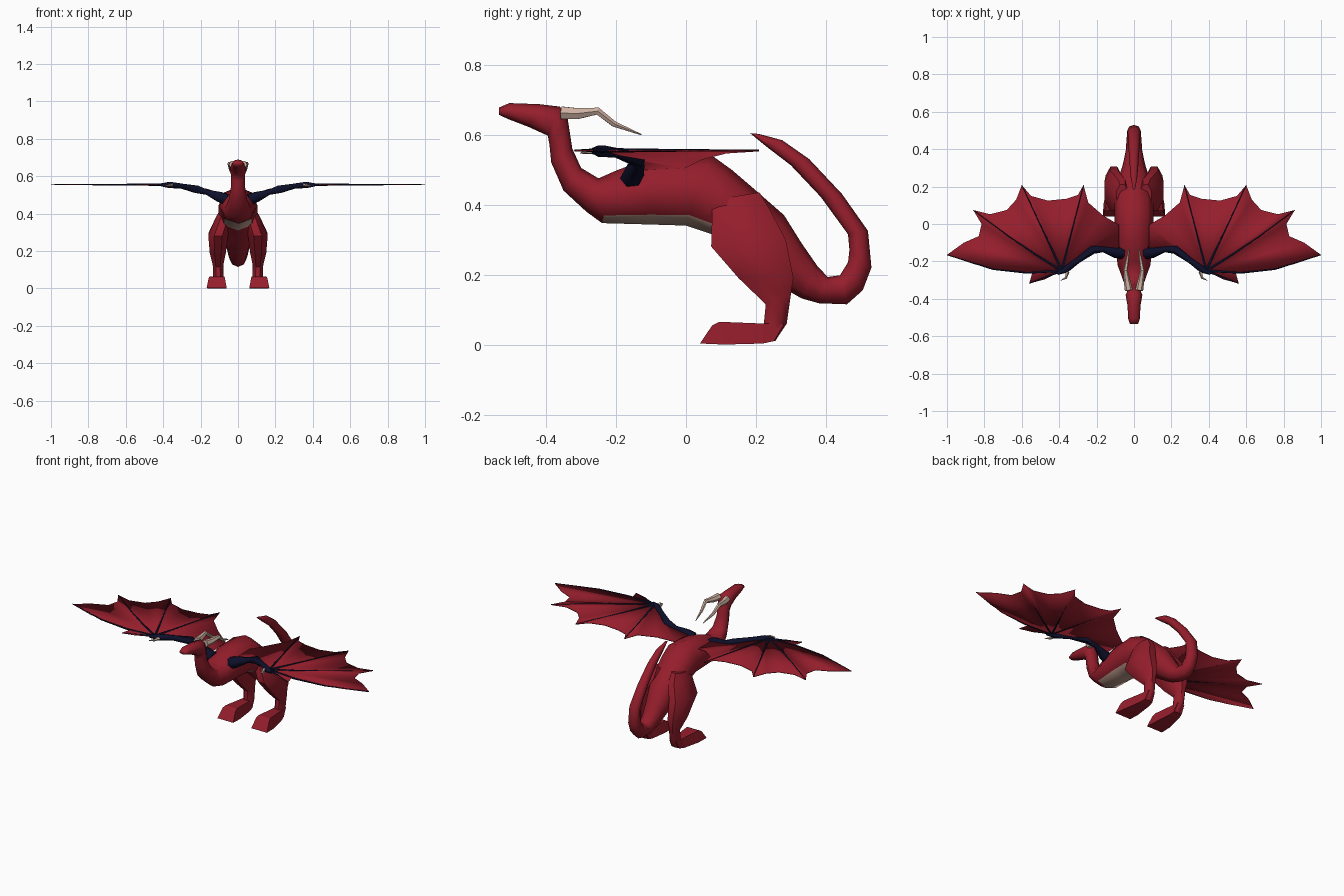
import bpy, bmesh, math
from mathutils import Vector

if "Cube" in bpy.data.objects:
    bpy.data.objects.remove(bpy.data.objects["Cube"])


def material(name, rgb):
    m = bpy.data.materials.new(name)
    m.diffuse_color = (*rgb, 1)
    m.use_nodes = True
    m.node_tree.nodes["Principled BSDF"].inputs["Base Color"].default_value = m.diffuse_color
    return m


RED = material("red hide", (0.30, 0.013, 0.025))
NAVY = material("dark navy bone", (0.004, 0.005, 0.024))
BONE = material("pale horn", (0.60, 0.43, 0.35))
BELLY = material("tan belly", (0.53, 0.34, 0.27))


def finish(bm, name, mats, mirror=False, smooth=None):
    bmesh.ops.recalc_face_normals(bm, faces=bm.faces)
    me = bpy.data.meshes.new(name)
    bm.to_mesh(me)
    bm.free()
    ob = bpy.data.objects.new(name, me)
    bpy.context.collection.objects.link(ob)
    for m in mats:
        me.materials.append(m)
    if smooth:
        bpy.ops.object.select_all(action='DESELECT')
        ob.select_set(True)
        bpy.context.view_layer.objects.active = ob
        bpy.ops.object.shade_smooth_by_angle(angle=math.radians(smooth))
    if mirror:
        ob.modifiers.new("mirror", 'MIRROR').use_mirror_merge = False
    return ob


def skin(bm, rings, paint=None):
    """Bridge equal-length point rings and cap both ends."""
    vs = [[bm.verts.new(p) for p in r] for r in rings]
    n = len(vs[0])
    for k in range(len(vs) - 1):
        for i in range(n):
            j = (i + 1) % n
            f = bm.faces.new((vs[k][i], vs[k][j], vs[k + 1][j], vs[k + 1][i]))
            if paint and paint(k, i):
                f.material_index = 1
    bm.faces.new(vs[0])
    bm.faces.new(vs[-1])


def profile_ring(ty, tz, by, bz, w, cx=0, n=8, turned=False):
    """Ring through an upper and a lower profile point, half-width w."""
    c = Vector((cx, (ty + by) / 2, (tz + bz) / 2))
    turn = math.pi / n if turned else 0
    grow = 1 / math.cos(turn)
    up = (Vector((cx, ty, tz)) - c) * grow
    side = Vector((w * grow, 0, 0))
    angles = [math.tau * i / n + turn for i in range(n)]
    return [c + up * math.cos(a) + side * math.sin(a) for a in angles]


def tube(bm, path, n=6):
    """Tapered tube along (x, y, z, radius) points."""
    pts = [Vector(p[:3]) for p in path]
    rings = []
    for k, p in enumerate(pts):
        d = (pts[min(k + 1, len(pts) - 1)] - pts[max(k - 1, 0)]).normalized()
        s = d.cross(Vector((0, 0, 1))).normalized()
        u = s.cross(d)
        r = path[k][3]
        rings.append([p + (s * math.cos(a) + u * math.sin(a)) * r
                      for a in (math.tau * i / n for i in range(n))])
    skin(bm, rings)


# Head, neck, trunk and tail: (upper y, z, lower y, z, half-width)
spine = [
    (-.535, .677, -.535, .657, .022), (-.505, .690, -.510, .645, .031),
    (-.420, .687, -.450, .622, .035), (-.360, .680, -.395, .597, .045),
    (-.338, .645, -.390, .570, .038), (-.325, .560, -.385, .520, .038),
    (-.300, .505, -.350, .440, .050), (-.250, .475, -.285, .380, .070),
    (-.200, .497, -.240, .347, .088), (-.100, .535, -.100, .343, .100),
    (.070, .543, .000, .340, .105), (.130, .500, .090, .310, .105),
    (.200, .440, .150, .250, .100), (.280, .370, .230, .195, .080),
    (.330, .290, .290, .155, .062), (.375, .225, .330, .132, .052),
    (.405, .193, .380, .118, .044), (.440, .198, .460, .115, .040),
    (.463, .235, .505, .155, .037), (.467, .270, .530, .220, .036),
    (.463, .315, .520, .325, .034), (.385, .422, .446, .430, .030),
    (.300, .512, .352, .530, .024), (.232, .564, .275, .584, .018),
    (.183, .604, .208, .602, .008)]
bm = bmesh.new()
# belly: the two lowest facets between the chest and the hips
skin(bm, [profile_ring(*s) for s in spine],
     lambda k, i: 8 <= k <= 10 and i in (3, 4))
finish(bm, "body", [RED, BELLY], smooth=75)

# Hind legs: thigh down to ankle (front y, z, back y, z, half-width, centre x)
leg = [
    (.090, .415, .210, .435, .032, .062), (.075, .395, .240, .385, .045, .068),
    (.072, .280, .285, .300, .053, .106), (.150, .190, .307, .190, .043, .108),
    (.228, .115, .300, .145, .028, .107), (.222, .055, .288, .060, .027, .105),
    (.225, .012, .255, .010, .026, .105)]
bm = bmesh.new()
skin(bm, [profile_ring(*s, turned=True) for s in leg])
finish(bm, "hind_leg", [RED], mirror=True, smooth=40)

# Feet: square sections from heel to toes, narrower on top
foot = [
    (.280, .058, .252, .010, .028, .105), (.220, .060, .220, .003, .034, .107),
    (.095, .065, .110, .000, .050, .112), (.075, .055, .040, .003, .054, .114)]
bm = bmesh.new()
skin(bm, [profile_ring(*s, n=4, turned=True) for s in foot])
for v in bm.verts:
    v.co.x = .112 + (v.co.x - .112) * (1 - 3.5 * v.co.z)
finish(bm, "foot", [RED], mirror=True)

# Horns
bm = bmesh.new()
tube(bm, [(.028, -.355, .662, .021), (.036, -.310, .660, .018),
          (.045, -.252, .667, .012), (.038, -.205, .630, .009),
          (.025, -.128, .600, .002)])
finish(bm, "horn", [BONE], mirror=True)

# Wing membrane: fan from the wrist around a scalloped edge
H = .554
wrist = (.385, -.25, H)
elbow = (.22, -.135, .525)
root = (.08, -.13, .50)
edge = [(x, y, H) for x, y in [
    (.48, -.297), (.56, -.318), (.545, -.264), (.71, -.250), (.85, -.216),
    (1.0, -.165), (.91, -.100), (.83, -.065), (.815, .000), (.86, .075),
    (.77, .052), (.68, .075), (.63, .130), (.60, .208), (.55, .150),
    (.46, .125), (.36, .135), (.30, .155), (.27, .208)]]
edge += [(.245, .115, .548), (.165, .045, .530), (.08, -.005, .505), elbow]
bm = bmesh.new()
hub = bm.verts.new(wrist)
rim = [bm.verts.new(p) for p in edge]
for a, b in zip(rim, rim[1:]):
    bm.faces.new((hub, a, b))
bm.faces.new((rim[-1], rim[-2], bm.verts.new(root)))
ob = finish(bm, "wing_membrane", [RED], mirror=True, smooth=60)
solid = ob.modifiers.new("thickness", 'SOLIDIFY')
solid.thickness = .004
solid.offset = 0

# Wing arm
bm = bmesh.new()
tube(bm, [(.06, -.155, .475, .034), (.10, -.150, .490, .031),
          (.165, -.135, .514, .016), (.222, -.138, .530, .023),
          (.300, -.195, .547, .015), (.365, -.243, .553, .019),
          (.410, -.264, .554, .009)])
finish(bm, "wing_arm", [NAVY], mirror=True, smooth=60)

# Wing fingers: tapered bones from the wrist to each point of the membrane
bm = bmesh.new()
x0, y0, z0 = wrist
for x, y, bow in [(.56, -.318, 0), (1.0, -.165, -.045), (.86, .075, -.012),
                  (.60, .208, .0), (.27, .208, .0)]:
    path = []
    for t in (0, .3, .6, 1):
        path.append((x0 + (x - x0) * t,
                     y0 + (y - y0) * t + bow * math.sin(math.pi * t),
                     z0 + .001, .0075 - .0055 * t ** .7))
    tube(bm, path, 5)
finish(bm, "wing_finger", [NAVY], mirror=True, smooth=80)

# Wrist claws
bm = bmesh.new()
tube(bm, [(.355, -.255, .553, .010), (.365, -.288, .551, .007),
          (.393, -.302, .547, .001)], 5)
finish(bm, "wing_claw", [BONE], mirror=True)
